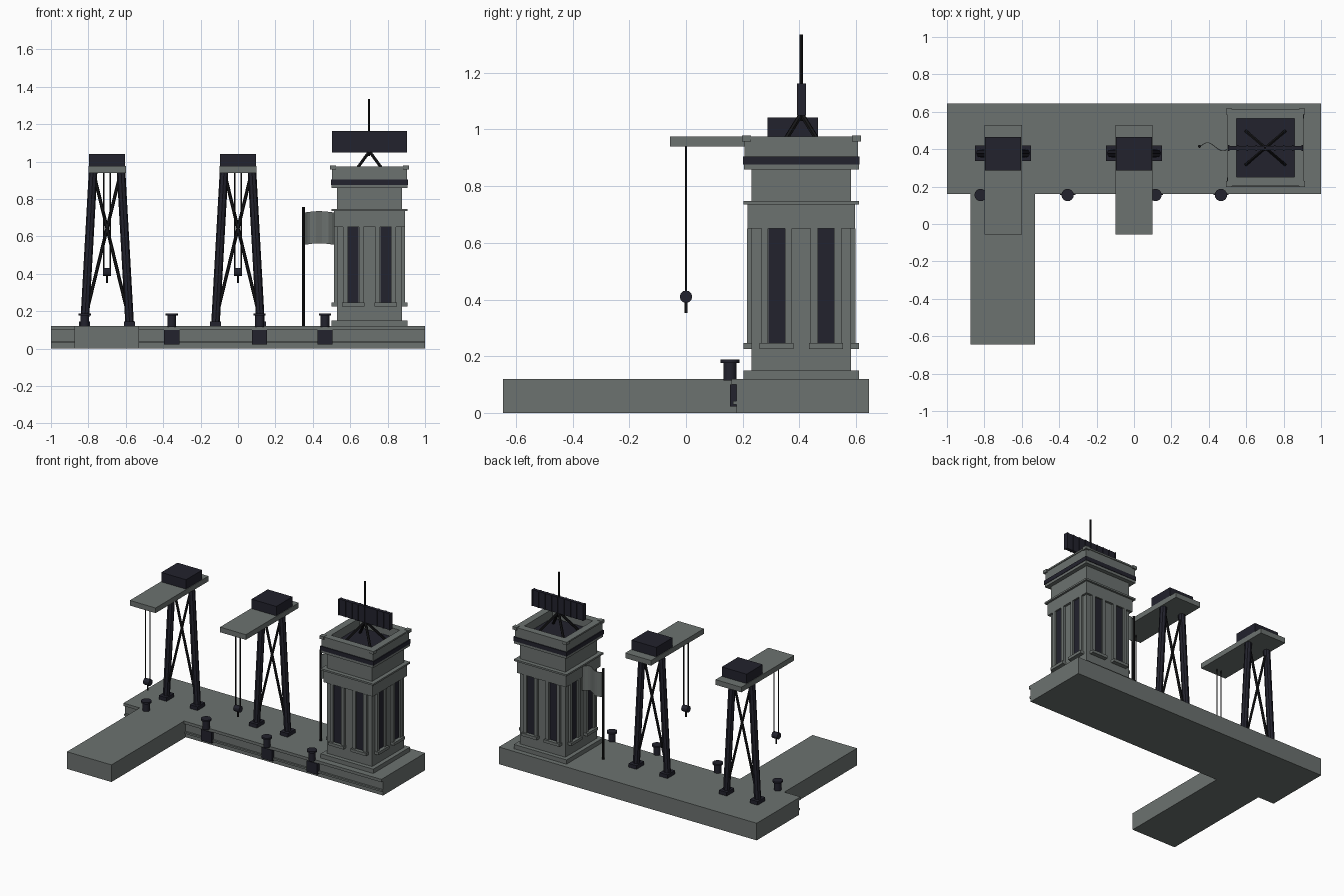
import bpy, bmesh, math
from mathutils import Vector, Matrix

if "Cube" in bpy.data.objects:
    bpy.data.objects.remove(bpy.data.objects["Cube"])


def material(name, rgb):
    m = bpy.data.materials.new(name)
    m.diffuse_color = (*rgb, 1)
    m.use_nodes = True
    m.node_tree.nodes["Principled BSDF"].inputs["Base Color"].default_value = m.diffuse_color
    return m


GREY = material("concrete grey", (0.150, 0.168, 0.160))
DARK = material("dark blue steel", (0.016, 0.016, 0.026))
BLACK = material("black metal", (0.008, 0.008, 0.009))


def finish(name, bm, mat):
    me = bpy.data.meshes.new(name)
    bmesh.ops.recalc_face_normals(bm, faces=bm.faces)
    bm.to_mesh(me)
    bm.free()
    ob = bpy.data.objects.new(name, me)
    me.materials.append(mat)
    bpy.context.collection.objects.link(ob)
    return ob


def add_box(bm, x0, x1, y0, y1, z0, z1, turn=None):
    m = Matrix.Translation(((x0 + x1) / 2, (y0 + y1) / 2, (z0 + z1) / 2)) @ \
        Matrix.Diagonal((x1 - x0, y1 - y0, z1 - z0, 1))
    bmesh.ops.create_cube(bm, size=1, matrix=(turn @ m) if turn else m)


def box(name, mat, *dims):
    bm = bmesh.new()
    add_box(bm, *dims)
    return finish(name, bm, mat)


def rod(name, mat, a, b, r, sides=8, r2=None):
    a, b = Vector(a), Vector(b)
    d = b - a
    m = Matrix.Translation((a + b) / 2) @ d.to_track_quat('Z', 'Y').to_matrix().to_4x4()
    bm = bmesh.new()
    bmesh.ops.create_cone(bm, cap_ends=True, segments=sides, radius1=r,
                          radius2=r if r2 is None else r2, depth=d.length, matrix=m)
    ob = finish(name, bm, mat)
    if sides > 8:
        for o in bpy.context.selected_objects:
            o.select_set(False)
        bpy.context.view_layer.objects.active = ob
        ob.select_set(True)
        bpy.ops.object.shade_smooth_by_angle()
    return ob


# Quay, jetty and edge strips
box("quay", GREY, -1, 1, 0.178, 0.645, 0, 0.12)
box("jetty", GREY, -0.875, -0.53, -0.645, 0.18, 0, 0.12)
box("quay_coping", GREY, -1, 1, 0.16, 0.18, 0.1, 0.12)
box("quay_lower_ledge", GREY, -1, 1, 0.165, 0.18, 0.03, 0.042)

# Bollards with fenders below them
for x in (-0.82, -0.355, 0.115, 0.465):
    rod("bollard_post", DARK, (x, 0.155, 0.115), (x, 0.155, 0.178), 0.023, 16)
    rod("bollard_head", DARK, (x, 0.155, 0.176), (x, 0.155, 0.188), 0.033, 16)
    box("fender", DARK, x - 0.041, x + 0.041, 0.155, 0.18, 0.022, 0.1)

# Harbour cranes
for cx in (-0.7, 0):
    box("crane_boom", GREY, cx - 0.1, cx + 0.1, -0.056, 0.53, 0.94, 0.976)
    box("crane_machine_house", DARK, cx - 0.096, cx + 0.096, 0.287, 0.466, 0.976, 1.042)
    for s in (-1, 1):
        foot = cx + s * 0.12
        box("crane_foot", DARK, foot - 0.03, foot + 0.03, 0.337, 0.42, 0.12, 0.146)
        rod("crane_leg", DARK, (foot, 0.378, 0.14), (cx + s * 0.075, 0.378, 0.945), 0.023, 8)
        rod("crane_brace", BLACK, (foot, 0.378, 0.15), (cx - s * 0.072, 0.378, 0.94), 0.009, 6)
        rod("crane_cable", BLACK, (cx + s * 0.017, 0, 0.41), (cx + s * 0.017, 0, 0.945), 0.004, 6)
    rod("hook_block", DARK, (cx - 0.022, 0, 0.41), (cx + 0.022, 0, 0.41), 0.022, 12)
    rod("hook", BLACK, (cx, 0, 0.352), (cx, 0, 0.4), 0.006, 6)

# Tower: stacked square tiers
TX, TY = 0.703, 0.407


def tier(name, mat, h, z0, z1):
    return box(name, mat, TX - h, TX + h, TY - h, TY + h, z0, z1)


tier("tower_plinth", GREY, 0.204, 0.12, 0.15)
tier("tower_body", GREY, 0.175, 0.15, 0.86)
tier("tower_lintel_band", GREY, 0.19, 0.65, 0.735)
tier("tower_lintel_cornice", GREY, 0.204, 0.735, 0.747)
tier("tower_upper_ledge", GREY, 0.203, 0.858, 0.876)
tier("tower_dark_band", DARK, 0.206, 0.876, 0.905)
tier("tower_roof", DARK, 0.158, 0.9, 0.912)

# Windows, jambs and sills repeated on the four sides
parts = {"tower_windows": (bmesh.new(), DARK), "tower_jambs": (bmesh.new(), GREY),
         "tower_sills": (bmesh.new(), GREY), "parapet_walls": (bmesh.new(), GREY),
         "parapet_rails": (bmesh.new(), GREY), "parapet_corners": (bmesh.new(), GREY)}
for k in range(4):
    t = Matrix.Translation((TX, TY, 0)) @ Matrix.Rotation(k * math.pi / 2, 4, 'Z')
    for wx in (-0.087, 0.087):
        add_box(parts["tower_windows"][0], wx - 0.029, wx + 0.029, -0.18, -0.174, 0.245, 0.65, t)
        add_box(parts["tower_sills"][0], wx - 0.06, wx + 0.06, -0.204, -0.17, 0.226, 0.246, t)
        for s in (-1, 1):
            jx = wx + s * 0.042
            add_box(parts["tower_jambs"][0], jx - 0.012, jx + 0.012, -0.191, -0.17, 0.245, 0.65, t)
    # Parapet around the sunken roof
    add_box(parts["parapet_walls"][0], -0.2, 0.158, -0.2, -0.158, 0.9, 0.968, t)
    add_box(parts["parapet_rails"][0], -0.204, 0.158, -0.205, -0.156, 0.964, 0.975, t)
    add_box(parts["parapet_corners"][0], -0.21, -0.178, -0.21, -0.178, 0.957, 0.978, t)
for name, (bm, mat) in parts.items():
    finish(name, bm, mat)

# Radar on a four-legged stand, with mast
for sx in (-1, 1):
    for sy in (-1, 1):
        rod("radar_stand_leg", BLACK, (TX + sx * 0.105, TY + sy * 0.09, 0.91),
            (TX, TY, 1.055), 0.009, 6)
box("radar_panel", DARK, 0.503, 0.903, TY - 0.011, TY + 0.011, 1.05, 1.163)
for i in range(9):
    x = 0.507 + i * 0.049
    box("radar_rib", DARK, x - 0.004, x + 0.004, TY - 0.016, TY + 0.016, 1.05, 1.163)
rod("mast", BLACK, (TX - 0.003, TY, 1.03), (TX - 0.003, TY, 1.335), 0.006, 8)

# Flagpole and waving flag
rod("flagpole", BLACK, (0.35, 0.415, 0.12), (0.35, 0.415, 0.757), 0.008, 8)
bm = bmesh.new()
prev = None
for i in range(11):
    u = i / 10
    x, y = 0.352 + 0.165 * u, 0.415 + 0.022 * math.sin(u * 2 * math.pi)
    lift = 0.008 * math.sin(u * math.pi)
    cur = [bm.verts.new((x, y, 0.555 + lift)), bm.verts.new((x, y, 0.727 + lift))]
    if prev:
        bm.faces.new((prev[0], cur[0], cur[1], prev[1]))
    prev = cur
flag = finish("flag", bm, GREY)
flag.modifiers.new("thickness", 'SOLIDIFY').thickness = 0.004
